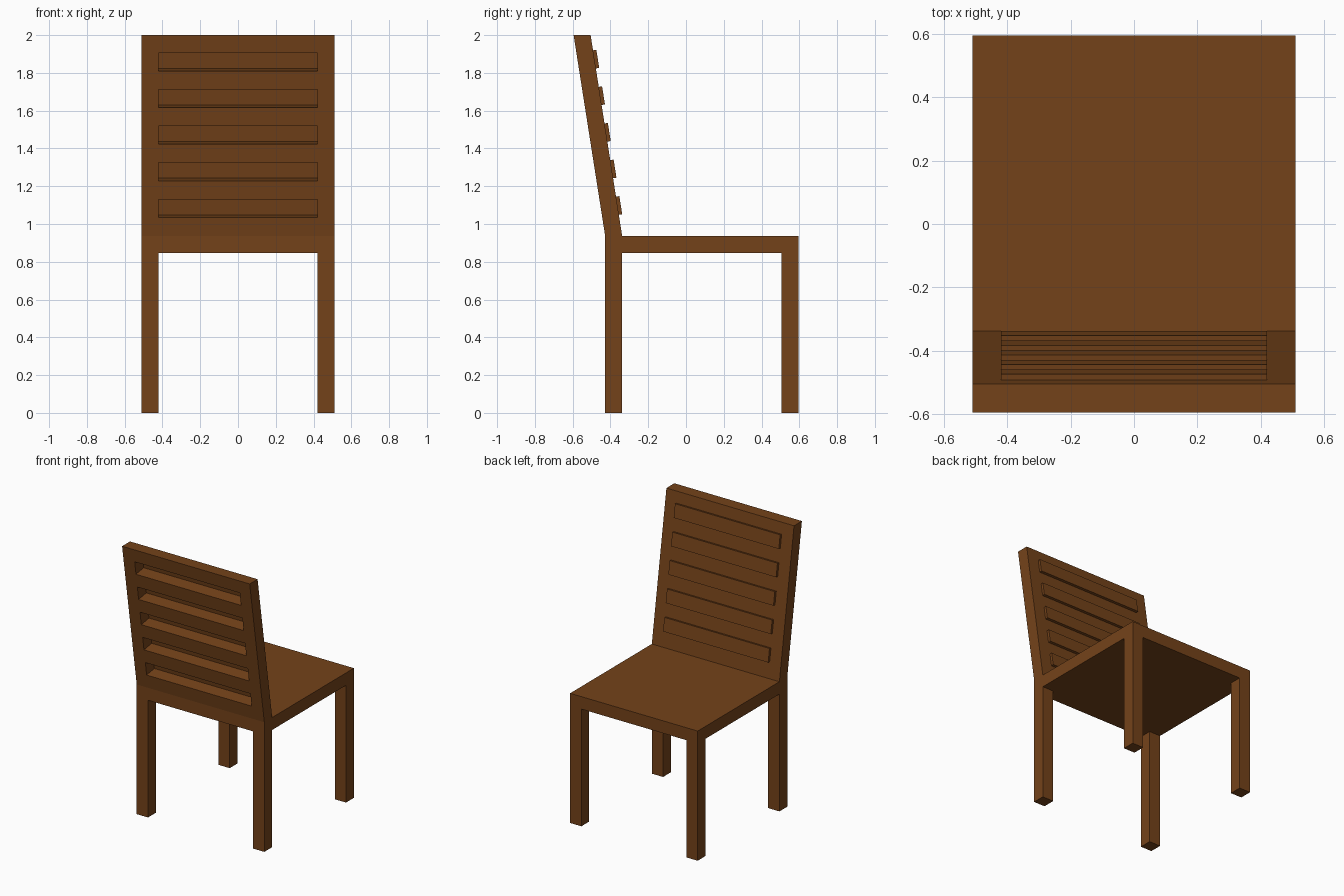
import bpy, bmesh, math
from mathutils import Matrix, Vector

if "Cube" in bpy.data.objects:
    bpy.data.objects.remove(bpy.data.objects["Cube"])

W, T = 0.51, 0.09              # half width, stock thickness
FRONT, REAR, TIP = 0.595, -0.428, -0.595
SEAT_LO, SEAT_HI, TOP = 0.847, 0.937, 2.0
TILT = math.atan((REAR - TIP) / (TOP - SEAT_HI))
DEPTH = T * math.cos(TILT)     # backrest thickness along its normal

wood = bpy.data.materials.new("brown_wood")
wood.diffuse_color = (0.175, 0.055, 0.01, 1)
wood.use_nodes = True
wood.node_tree.nodes["Principled BSDF"].inputs["Base Color"].default_value = wood.diffuse_color


def finish(name, bm):
    bmesh.ops.recalc_face_normals(bm, faces=bm.faces[:])
    me = bpy.data.meshes.new(name)
    bm.to_mesh(me)
    bm.free()
    me.materials.append(wood)
    ob = bpy.data.objects.new(name, me)
    bpy.context.collection.objects.link(ob)
    return ob


def add_box(bm, size, matrix):
    bmesh.ops.create_cube(bm, size=1, matrix=matrix @ Matrix.Diagonal((*size, 1)))


def slat_boxes(name, d0, d1):
    """Five tilted bars spanning depths d0..d1 from the backrest's rear face."""
    bm = bmesh.new()
    for i in range(5):
        z = 1.083 + i * 0.1937
        origin = Vector((0, REAR - math.tan(TILT) * (z - SEAT_HI), z))
        m = Matrix.Translation(origin) @ Matrix.Rotation(TILT, 4, 'X')
        m = m @ Matrix.Translation((0, (d0 + d1) / 2, 0))
        add_box(bm, (2 * (W - T), d1 - d0, 0.097), m)
    return finish(name, bm)


# seat and leaning backrest: one side profile swept across the width
profile = [(REAR, SEAT_LO), (FRONT, SEAT_LO), (FRONT, SEAT_HI),
           (REAR + T, SEAT_HI), (TIP + T, TOP), (TIP, TOP), (REAR, SEAT_HI)]
bm = bmesh.new()
side = bm.faces.new([bm.verts.new((-W, y, z)) for y, z in profile])
ext = bmesh.ops.extrude_face_region(bm, geom=[side], use_keep_orig=True)
bmesh.ops.translate(bm, vec=(2 * W, 0, 0),
                    verts=[v for v in ext["geom"] if isinstance(v, bmesh.types.BMVert)])
frame = finish("seat_and_backrest", bm)

# slots in the backrest
cutter = slat_boxes("slot_cutter", -0.05, 0.2)
mod = frame.modifiers.new("slots", 'BOOLEAN')
mod.operation, mod.solver, mod.object = 'DIFFERENCE', 'EXACT', cutter
dg = bpy.context.evaluated_depsgraph_get()
cut_mesh = bpy.data.meshes.new_from_object(frame.evaluated_get(dg))
frame.modifiers.clear()
frame.data = cut_mesh
bpy.data.objects.remove(cutter)

# slats closing the slots and standing proud of the sitting side
slat_boxes("back_slats", DEPTH, DEPTH + 0.018)

# legs, flush with the seat corners
for name, y in (("front_legs", FRONT - T / 2), ("rear_legs", REAR + T / 2)):
    bm = bmesh.new()
    for s in (-1, 1):
        add_box(bm, (T, T, SEAT_LO), Matrix.Translation((s * (W - T / 2), y, SEAT_LO / 2)))
    finish(name, bm)
